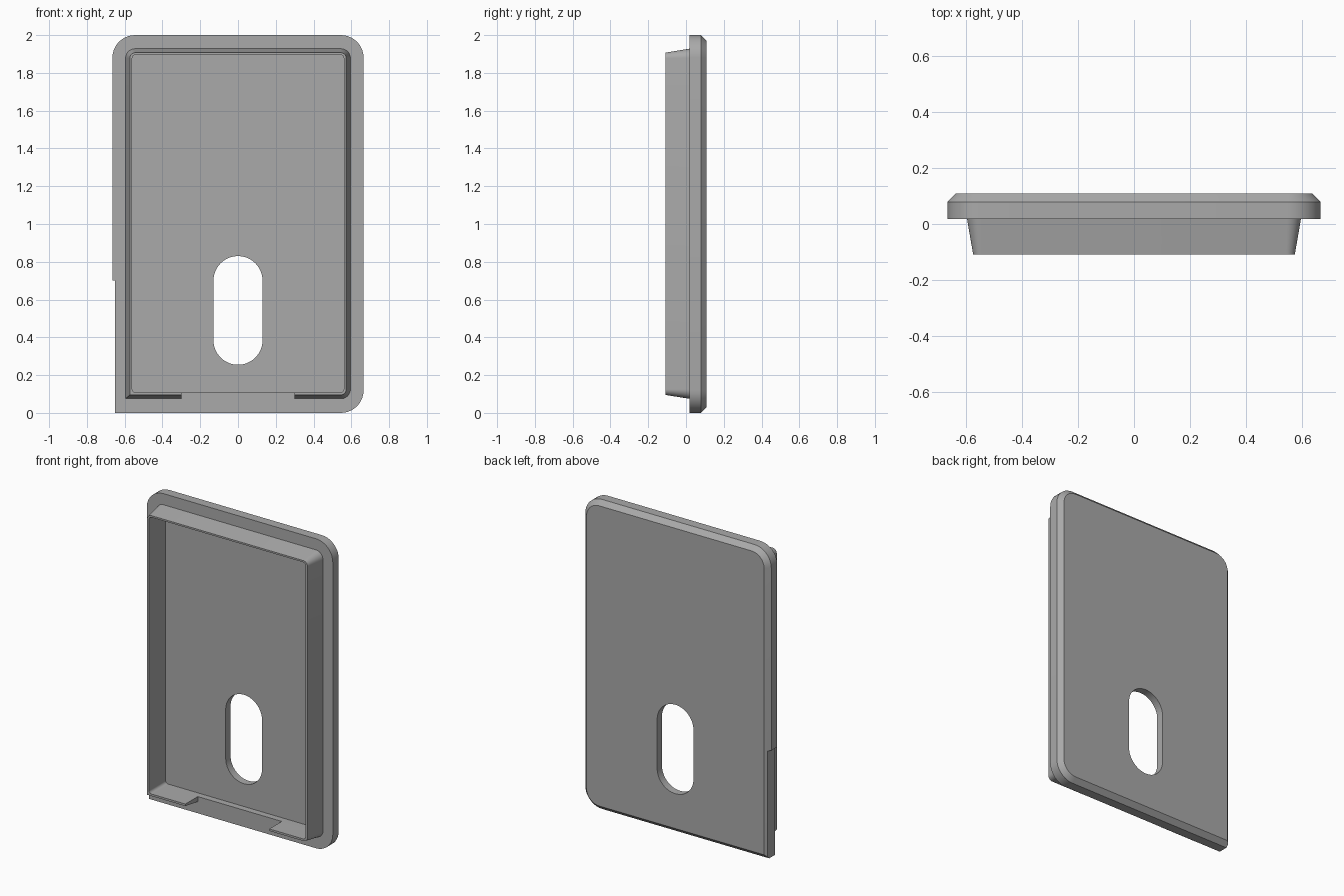
import bpy, bmesh, math

if "Cube" in bpy.data.objects:
    bpy.data.objects.remove(bpy.data.objects["Cube"])

grey = bpy.data.materials.new("plain grey")
grey.diffuse_color = (0.4, 0.4, 0.4, 1)
grey.use_nodes = True
grey.node_tree.nodes["Principled BSDF"].inputs["Base Color"].default_value = grey.diffuse_color


def outline(x, z0, z1, radii, steps=10):
    """Rounded rectangle in x,z; radii run bottom left, bottom right, top right, top left."""
    corners = [(-x, z0, 1, 1), (x, z0, -1, 1), (x, z1, -1, -1), (-x, z1, 1, -1)]
    points = []
    for i, ((cx, cz, sx, sz), r) in enumerate(zip(corners, radii)):
        for s in range(steps + 1 if r else 1):
            a = math.pi * (1 + i / 2 + s / steps / 2)
            if r:
                points.append((cx + sx * r + r * math.cos(a), cz + sz * r + r * math.sin(a)))
            else:
                points.append((cx, cz))
    return points


def loft(name, rings):
    """Solid through matching outlines, each given as (y, points)."""
    bm = bmesh.new()
    loops = [[bm.verts.new((x, y, z)) for x, z in pts] for y, pts in rings]
    for a, b in zip(loops, loops[1:]):
        for i in range(len(a)):
            j = (i + 1) % len(a)
            bm.faces.new((a[i], a[j], b[j], b[i]))
    bm.faces.new(loops[0])
    bm.faces.new(loops[-1])
    bmesh.ops.recalc_face_normals(bm, faces=bm.faces)
    mesh = bpy.data.meshes.new(name)
    bm.to_mesh(mesh)
    bm.free()
    mesh.materials.append(grey)
    ob = bpy.data.objects.new(name, mesh)
    bpy.context.collection.objects.link(ob)
    return ob


def prism(name, y0, y1, points):
    ob = loft(name, [(y0, points), (y1, points)])
    ob.hide_render = True
    return ob


def box(name, x0, x1, y0, y1, z0, z1):
    return prism(name, y0, y1, [(x0, z0), (x1, z0), (x1, z1), (x0, z1)])


def carve(ob, cutters):
    """Cut the shapes away and bake the result, then smooth the round corners."""
    for c in cutters:
        mod = ob.modifiers.new(c.name, 'BOOLEAN')
        mod.operation, mod.object, mod.solver = 'DIFFERENCE', c, 'EXACT'
    bpy.context.view_layer.update()
    mesh = bpy.data.meshes.new_from_object(ob.evaluated_get(bpy.context.evaluated_depsgraph_get()))
    ob.modifiers.clear()
    ob.data = mesh
    bpy.ops.object.select_all(action='DESELECT')
    ob.select_set(True)
    bpy.context.view_layer.objects.active = ob
    bpy.ops.object.shade_smooth_by_angle(angle=math.radians(25))


FRONT, FLANGE, FLOOR, BEVEL, BACK = -0.109, 0.018, 0.06, 0.079, 0.109

# Back plate with a bevelled rear edge and one square corner
edge = outline(0.665, 0, 2, (0, 0.12, 0.12, 0.12))
rear = outline(0.635, 0.03, 1.97, (0, 0.09, 0.09, 0.09))
plate = loft("back_plate", [(FLANGE, edge), (BEVEL, edge), (BACK, rear)])

# Thin tapered rim standing on the front of the plate
rim = loft("tapered_rim", [
    (FRONT, outline(0.573, 0.095, 1.907, (0, 0.03, 0.03, 0.03))),
    (FLANGE, outline(0.595, 0.075, 1.928, (0, 0.05, 0.05, 0.05)))])

# Cutters: recess, thumb slot, side step and bottom gap in the rim
recess = prism("recess_cutter", -0.3, FLOOR, outline(0.56, 0.108, 1.896, (0.018,) * 4))
slot = prism("slot_cutter", -0.3, 0.3, outline(0.13, 0.255, 0.83, (0.1299,) * 4, 16))
step = box("step_cutter", -0.9, -0.65, -0.3, 0.3, -0.2, 0.7)
gap = box("gap_cutter", -0.3, 0.3, -0.3, 0.1, 0, 0.2)

carve(plate, [recess, slot, step])
carve(rim, [recess, gap])
for cutter in (recess, slot, step, gap):
    bpy.data.objects.remove(cutter)
